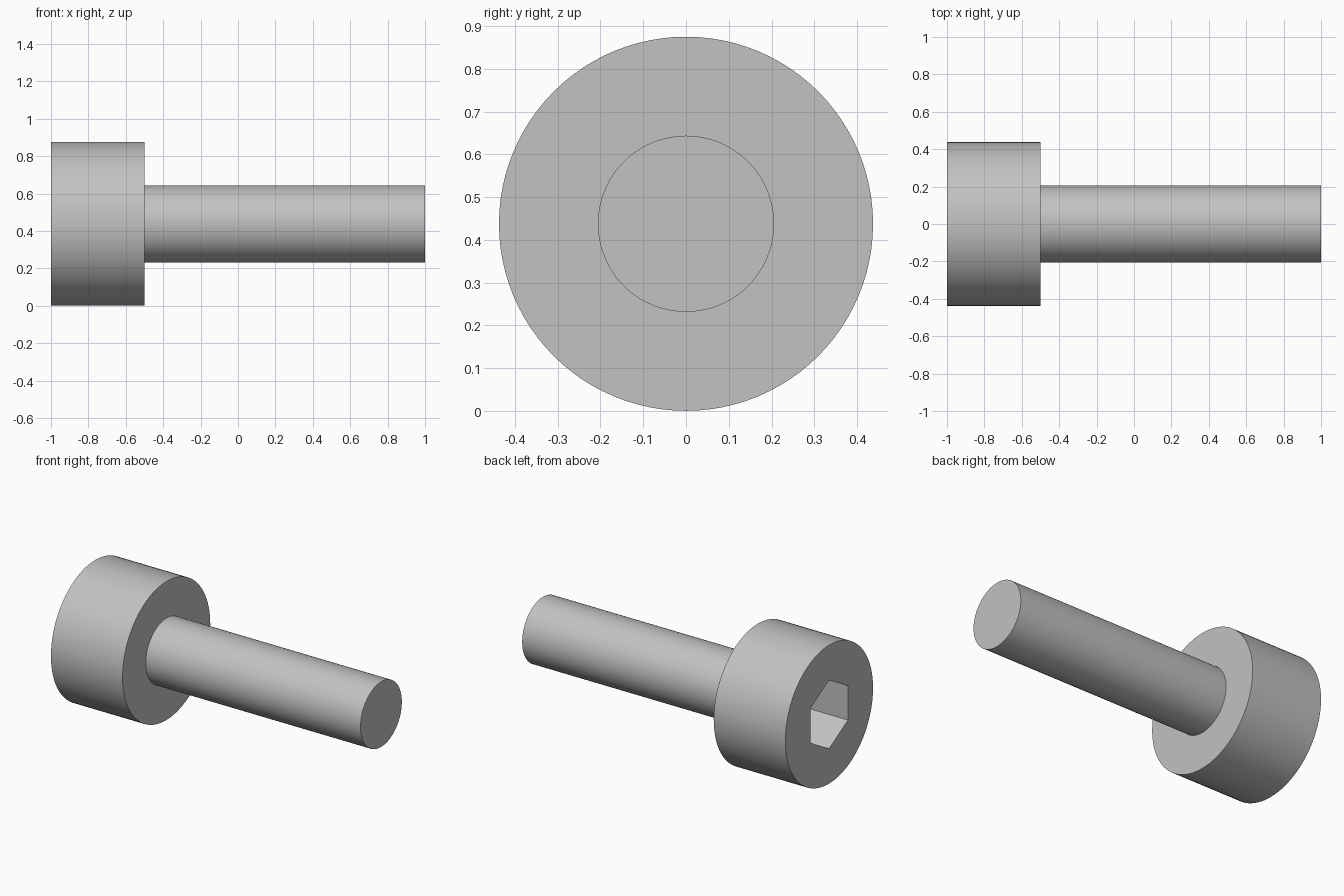
import bpy
import bmesh
import math

cube = bpy.data.objects.get("Cube")
if cube:
    bpy.data.objects.remove(cube, do_unlink=True)

SEGMENTS = 96          # divisible by 12 so the hexagon corners land on points
HEAD_R = 0.4375
SHAFT_R = 0.206
HEX_APOTHEM = 0.1875
HEAD_X = -0.5
SOCKET_X = -0.69

steel = bpy.data.materials.new("steel grey")
steel.use_nodes = True
colour = (0.54, 0.54, 0.54, 1)
steel.diffuse_color = colour
steel.node_tree.nodes["Principled BSDF"].inputs["Base Color"].default_value = colour


def circle(radius):
    return lambda a: radius


def hexagon(apothem):
    # Flats face sideways, corners point up and down
    sixth = math.pi / 3
    return lambda a: apothem / math.cos((a + sixth / 2) % sixth - sixth / 2)


def lathe(name, profile, cap_start=False, cap_end=False):
    """Skin a list of (x, outline) rings along the x axis."""
    bm = bmesh.new()
    rings = []
    for x, outline in profile:
        ring = []
        for k in range(SEGMENTS):
            a = math.tau * k / SEGMENTS
            r = outline(a)
            ring.append(bm.verts.new((x, r * math.cos(a), HEAD_R + r * math.sin(a))))
        rings.append(ring)
    for p, q in zip(rings, rings[1:]):
        for k in range(SEGMENTS):
            n = (k + 1) % SEGMENTS
            bm.faces.new((p[k], p[n], q[n], q[k]))
    if cap_start:
        bm.faces.new(rings[0][::-1])
    if cap_end:
        bm.faces.new(rings[-1])
    mesh = bpy.data.meshes.new(name)
    bm.to_mesh(mesh)
    bm.free()
    mesh.materials.append(steel)
    obj = bpy.data.objects.new(name, mesh)
    bpy.context.collection.objects.link(obj)
    bpy.ops.object.select_all(action='DESELECT')
    obj.select_set(True)
    bpy.context.view_layer.objects.active = obj
    bpy.ops.object.shade_smooth_by_angle(angle=math.radians(30))
    return obj


# Head: socket floor, socket wall, end face, rim and underside
lathe("head", [
    (SOCKET_X, hexagon(HEX_APOTHEM)),
    (-1, hexagon(HEX_APOTHEM)),
    (-1, circle(HEAD_R)),
    (HEAD_X, circle(HEAD_R)),
    (HEAD_X, circle(SHAFT_R)),
], cap_start=True)

# Plain shaft with a flat tip
lathe("shaft", [(HEAD_X, circle(SHAFT_R)), (1, circle(SHAFT_R))], cap_end=True)
